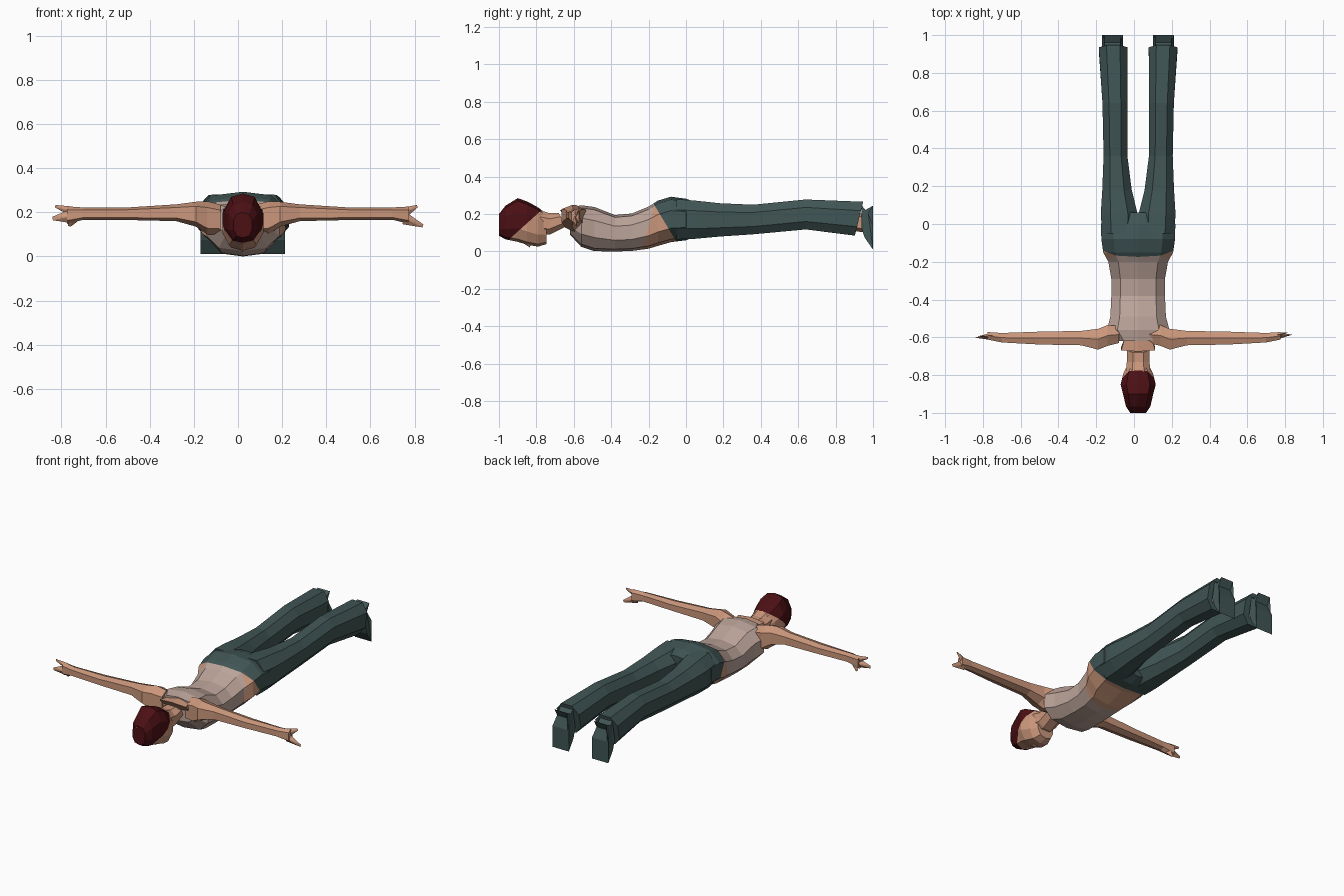
import bpy, bmesh, math
from mathutils import Vector

if "Cube" in bpy.data.objects:
    bpy.data.objects.remove(bpy.data.objects["Cube"])

CX = 0.022  # body centre line


def material(name, rgb):
    m = bpy.data.materials.new(name)
    m.diffuse_color = (*rgb, 1)
    m.use_nodes = True
    m.node_tree.nodes["Principled BSDF"].inputs["Base Color"].default_value = m.diffuse_color
    return m


SKIN = material("skin", (0.60, 0.31, 0.20))
PALE = material("pale_skin", (0.50, 0.37, 0.32))
TEAL = material("dark_teal_cloth", (0.052, 0.092, 0.09))
HAIR = material("dark_red_hair", (0.07, 0.005, 0.007))


def finish(bm, name, mats, rule=None, cuts=()):
    # cut along colour boundaries, then colour faces by rule
    for co, no in cuts:
        bmesh.ops.bisect_plane(bm, geom=bm.verts[:] + bm.edges[:] + bm.faces[:],
                               plane_co=co, plane_no=no, dist=1e-5)
    bmesh.ops.recalc_face_normals(bm, faces=bm.faces[:])
    if rule:
        for f in bm.faces:
            f.material_index = rule(f.calc_center_median())
    me = bpy.data.meshes.new(name)
    bm.to_mesh(me)
    bm.free()
    for m in mats:
        me.materials.append(m)
    ob = bpy.data.objects.new(name, me)
    bpy.context.collection.objects.link(ob)
    return ob


def loft(name, rings, mats, n=8, axis="y", power=0.85, shear=None, rule=None, cuts=()):
    # ring: position, cross centre, cross half width, z low, z high
    bm = bmesh.new()
    shear = shear or {}
    loops = []
    for i, (t, c, hw, z0, z1) in enumerate(rings):
        loop = []
        for k in range(n):
            a = 2 * math.pi * (k + 0.5) / n
            u, v = math.cos(a), math.sin(a)
            u = math.copysign(abs(u) ** power, u) / math.cos(math.pi / n) ** power
            v = math.copysign(abs(v) ** power, v) / math.cos(math.pi / n) ** power
            u, v = max(-1, min(1, u)), max(-1, min(1, v))
            z = (z0 + z1) / 2 + v * (z1 - z0) / 2
            tt = t + shear.get(i, 0) * v
            p = (c + u * hw, tt, z) if axis == "y" else (tt, c + u * hw, z)
            loop.append(bm.verts.new(p))
        loops.append(loop)
    for a, b in zip(loops, loops[1:]):
        for k in range(n):
            bm.faces.new((a[k], a[(k + 1) % n], b[(k + 1) % n], b[k]))
    bm.faces.new(loops[0])
    bm.faces.new(loops[-1])
    return finish(bm, name, mats, rule, cuts)


# torso and hips in one piece, waistband slanting down to the belly
def torso_rule(c):
    if c.y > -0.02 - 0.6 * c.z:
        return 2
    return 1 if c.y < -0.24 + 0.3 * c.z else 0


loft("torso", [
    (-0.62, CX, 0.115, 0.09, 0.235), (-0.56, CX, 0.165, 0.025, 0.247),
    (-0.49, CX, 0.147, 0.002, 0.238), (-0.38, CX, 0.142, 0.0, 0.195),
    (-0.29, CX, 0.142, 0.003, 0.203), (-0.20, CX, 0.158, 0.015, 0.24),
    (-0.15, CX, 0.185, 0.03, 0.272), (-0.08, CX, 0.195, 0.05, 0.293),
    (0.0, CX, 0.197, 0.06, 0.282), (0.06, CX, 0.15, 0.085, 0.262)],
    [SKIN, PALE, TEAL], n=10, rule=torso_rule,
    cuts=[(Vector((0, -0.02, 0)), Vector((0, 1, 0.6))),
          (Vector((0, -0.24, 0)), Vector((0, 1, -0.3)))])

# collar flap at the nape, then neck
loft("collar", [(-0.66, CX, 0.09, 0.185, 0.222), (-0.60, CX, 0.07, 0.13, 0.232)],
     [SKIN], n=6, shear={0: -0.015})
loft("neck", [(-0.78, CX, 0.065, 0.09, 0.22), (-0.73, CX, 0.06, 0.09, 0.205),
              (-0.66, CX, 0.06, 0.135, 0.205)], [SKIN], n=8, shear={2: -0.02})

# head lies face down, hair over the crown and back
loft("head", [
    (-1.0, CX, 0.042, 0.085, 0.2), (-0.965, CX, 0.065, 0.065, 0.245),
    (-0.90, CX, 0.08, 0.052, 0.285), (-0.85, CX, 0.093, 0.036, 0.268),
    (-0.79, CX, 0.078, 0.026, 0.235), (-0.745, CX, 0.055, 0.04, 0.2)],
    [SKIN, HAIR], n=10,
    rule=lambda c: 1 if c.y < -0.775 and c.z > 0.07 + 0.9 * (c.y + 0.94) else 0,
    cuts=[(Vector((0, -0.775, 0)), Vector((0, 1, 0))),
          (Vector((0, -0.94, 0.07)), Vector((0, -0.9, 1)))])

# nose wedge
bm = bmesh.new()
pts = [(CX - 0.02, -0.83, 0.04), (CX + 0.02, -0.83, 0.04),
       (CX, -0.88, 0.05), (CX, -0.835, 0.022)]
bmesh.ops.convex_hull(bm, input=[bm.verts.new(p) for p in pts])
finish(bm, "nose", [SKIN])

# pale parting on the crown
bm = bmesh.new()
bmesh.ops.create_cube(bm, size=1)
for v in bm.verts:
    v.co = Vector((0.0 + v.co.x * 0.018, -0.998 + v.co.y * 0.004, 0.145 + v.co.z * 0.09))
finish(bm, "hair_parting", [PALE])


def spike(name, base, tip, r, mat):
    # four-sided finger wedge lying in the x-z plane
    b, t = Vector(base), Vector(tip)
    d = (t - b).normalized()
    side = d.cross(Vector((0, 1, 0))) * r
    y = Vector((0, r * 0.6, 0))
    bm = bmesh.new()
    ps = [b + side, b - side, b + y, b - y, t + side * 0.25, t - side * 0.25]
    bmesh.ops.convex_hull(bm, input=[bm.verts.new(p) for p in ps])
    finish(bm, name, [mat])


for side, s in (("left", -1), ("right", 1)):
    # arm stretched straight out
    loft(side + "_arm", [
        (s * 0.08, -0.585, 0.045, 0.10, 0.235), (s * 0.14, -0.59, 0.055, 0.10, 0.25),
        (s * 0.19, -0.61, 0.055, 0.135, 0.248), (s * 0.28, -0.604, 0.038, 0.16, 0.236),
        (s * 0.50, -0.604, 0.034, 0.165, 0.222), (s * 0.70, -0.602, 0.025, 0.166, 0.222),
        (s * 0.775, -0.592, 0.02, 0.148, 0.226)], [SKIN], n=6, axis="x")

    # shoe, ankle and trouser leg
    lx = CX + s * 0.135
    loft(side + "_leg", [
        (-0.05, CX + s * 0.10, 0.09, 0.065, 0.28), (0.05, CX + s * 0.10, 0.098, 0.068, 0.272),
        (0.18, CX + s * 0.112, 0.078, 0.08, 0.258), (0.36, CX + s * 0.12, 0.063, 0.092, 0.25),
        (0.64, CX + s * 0.123, 0.066, 0.118, 0.278),
        (0.925, CX + s * 0.132, 0.076, 0.085, 0.266)],
        [TEAL], n=8, shear={5: 0.022})
    loft(side + "_ankle", [(0.9, lx, 0.04, 0.11, 0.21), (0.965, lx, 0.038, 0.10, 0.2)],
         [SKIN], n=6)
    outline = [(0.94, 0.245), (0.96, 0.222), (1.0, 0.245), (0.975, 0.2), (1.0, 0.14),
               (1.0, 0.01), (0.955, 0.075), (0.937, 0.13)]
    bm = bmesh.new()
    a = [bm.verts.new((lx - (0.056 if z < 0.15 else 0.042), y, z)) for y, z in outline]
    b = [bm.verts.new((lx + (0.056 if z < 0.15 else 0.042), y, z)) for y, z in outline]
    bm.faces.new(a)
    bm.faces.new(b)
    for k in range(len(a)):
        j = (k + 1) % len(a)
        bm.faces.new((a[k], a[j], b[j], b[k]))
    bmesh.ops.triangulate(bm, faces=bm.faces[:])
    finish(bm, side + "_shoe", [TEAL])

# fingers and thumbs
spike("right_fingers", (0.755, -0.595, 0.172), (0.838, -0.585, 0.138), 0.028, SKIN)
spike("right_thumb", (0.755, -0.59, 0.2), (0.812, -0.575, 0.228), 0.024, SKIN)
spike("left_fingers", (-0.755, -0.595, 0.182), (-0.84, -0.602, 0.172), 0.032, SKIN)
spike("left_thumb", (-0.755, -0.59, 0.205), (-0.828, -0.595, 0.228), 0.022, SKIN)
spike("left_palm_heel", (-0.75, -0.59, 0.17), (-0.765, -0.575, 0.137), 0.028, SKIN)
